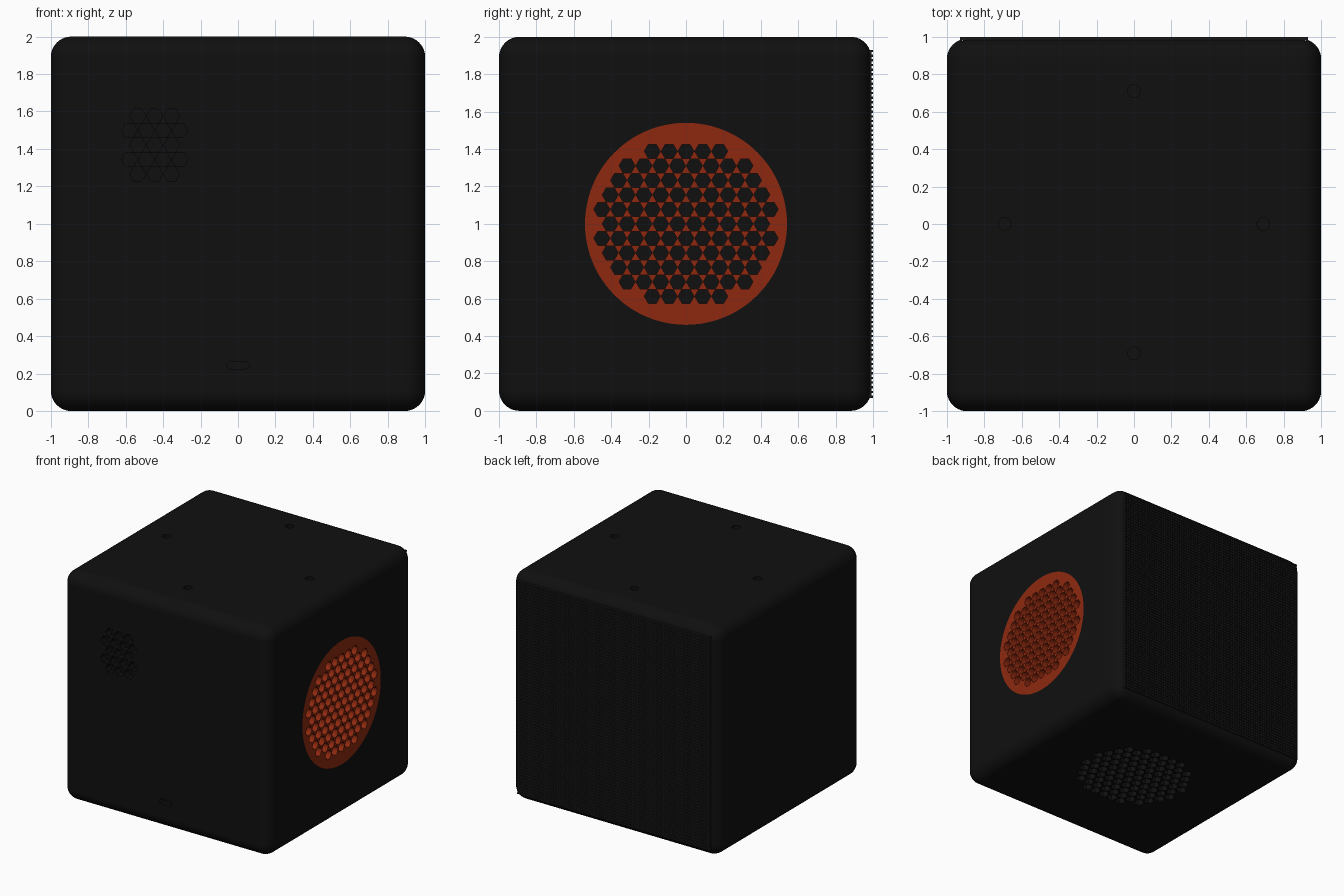
import bpy, bmesh, math
from mathutils import Matrix, Vector

if "Cube" in bpy.data.objects:
    bpy.data.objects.remove(bpy.data.objects["Cube"])

PITCH, ROW, HEX_R = 0.09, 0.0775, 0.043


def material(name, rgb):
    m = bpy.data.materials.new(name)
    m.diffuse_color = (*rgb, 1)
    m.use_nodes = True
    m.node_tree.nodes["Principled BSDF"].inputs["Base Color"].default_value = m.diffuse_color
    return m


BLACK = material("shell_black", (0.005, 0.005, 0.005))
GREY = material("grille_grey", (0.011, 0.011, 0.011))
ORANGE = material("vent_orange", (0.27, 0.022, 0.005))


def frame(u, v, n, origin):
    # matrix placing local x, y, z on a face's two axes and its outward normal
    m = Matrix((Vector(u), Vector(v), Vector(n))).transposed().to_4x4()
    m.translation = Vector(origin)
    return m


FRONT = frame((1, 0, 0), (0, 0, 1), (0, -1, 0), (0, -1, 1))
RIGHT = frame((0, 1, 0), (0, 0, 1), (1, 0, 0), (1, 0, 1))
TOP = frame((1, 0, 0), (0, 1, 0), (0, 0, 1), (0, 0, 2))
BOTTOM = frame((1, 0, 0), (0, -1, 0), (0, 0, -1), (0, 0, 0))


def hex_centres(counts, cx=0, cy=0):
    # rows of holes, each row centred, given the number of holes per row
    mid = (len(counts) - 1) / 2
    return [(cx + (i - (n - 1) / 2) * PITCH, cy + (mid - r) * ROW)
            for r, n in enumerate(counts) for i in range(n)]


def ngon(cx, cy, r, n):
    return [(cx + r * math.cos(2 * math.pi * k / n),
             cy + r * math.sin(2 * math.pi * k / n)) for k in range(n)]


def prism(bm, outline, face, depth):
    # blind-hole cutter running from just outside the face to the given depth
    low = [bm.verts.new(face @ Vector((x, y, -depth))) for x, y in outline]
    high = [bm.verts.new(face @ Vector((x, y, 0.05))) for x, y in outline]
    bm.faces.new(low[::-1])
    bm.faces.new(high)
    n = len(outline)
    for i in range(n):
        j = (i + 1) % n
        bm.faces.new((low[i], low[j], high[j], high[i]))


def box(bm, lo, hi):
    lo, hi = Vector(lo), Vector(hi)
    m = Matrix.Translation((lo + hi) / 2) @ Matrix.Diagonal((*(hi - lo), 1))
    bmesh.ops.create_cube(bm, size=1, matrix=m)


def to_object(bm, name, mat=None):
    me = bpy.data.meshes.new(name)
    bm.to_mesh(me)
    bm.free()
    ob = bpy.data.objects.new(name, me)
    bpy.context.collection.objects.link(ob)
    if mat:
        me.materials.append(mat)
    return ob


def activate(ob):
    bpy.ops.object.select_all(action='DESELECT')
    ob.select_set(True)
    bpy.context.view_layer.objects.active = ob


BIG_VENT = [5, 8, 9, 10, 11, 10, 11, 10, 9, 8, 5]

# rounded cube shell
bm = bmesh.new()
box(bm, (-1, -1, 0), (1, 0.99, 2))
bmesh.ops.bevel(bm, geom=bm.edges[:], offset=0.11, segments=10,
                profile=0.5, affect='EDGES')
shell = to_object(bm, "shell", BLACK)

# all recesses: bottom vent, small front vent, front slot, top holes,
# seat for the side vent plate, pocket for the back grille
bm = bmesh.new()
for x, y in hex_centres(BIG_VENT):
    prism(bm, ngon(x, y, HEX_R, 6), BOTTOM, 0.06)
for x, y in hex_centres([3, 4, 3, 4, 3], -0.445, 0.42):
    prism(bm, ngon(x, y, HEX_R, 6), FRONT, 0.06)
slot = [(sx * 0.04 + 0.02 * math.cos(a), -0.755 + 0.02 * math.sin(a))
        for sx, start in ((1, -90), (-1, 90))
        for a in (math.radians(start + 30 * k) for k in range(7))]
prism(bm, slot, FRONT, 0.04)
for x, y in ((0.69, 0), (-0.69, 0), (0, 0.71), (0, -0.69)):
    prism(bm, ngon(x, y, 0.034, 24), TOP, 0.05)
prism(bm, ngon(0, 0, 0.54, 96), RIGHT, 0.06)
box(bm, (-0.93, 0.965, 0.07), (0.93, 1.1, 1.93))
cutter = to_object(bm, "recess_cutter", BLACK)
cutter.hide_render = True

mod = shell.modifiers.new("recesses", 'BOOLEAN')
mod.object = cutter
mod.operation = 'DIFFERENCE'
mod.solver = 'EXACT'
activate(shell)
bpy.ops.object.modifier_apply(modifier=mod.name)
bpy.data.objects.remove(cutter)
bpy.ops.object.shade_smooth_by_angle(angle=math.radians(30))
wn = shell.modifiers.new("weighted_normals", 'WEIGHTED_NORMAL')
wn.keep_sharp = True

# orange perforated side vent plate
cu = bpy.data.curves.new("side_vent_plate", 'CURVE')
cu.dimensions = '2D'
cu.fill_mode = 'BOTH'
cu.extrude = 0.03
outlines = [ngon(0, 0, 0.54, 96)]
outlines += [ngon(x, y, HEX_R, 6) for x, y in hex_centres(BIG_VENT)]
for pts in outlines:
    sp = cu.splines.new('POLY')
    sp.points.add(len(pts) - 1)
    for p, (x, y) in zip(sp.points, pts):
        p.co = (x, y, 0, 1)
    sp.use_cyclic_u = True
cu.materials.append(ORANGE)
plate = bpy.data.objects.new("side_vent_plate", cu)
bpy.context.collection.objects.link(plate)
plate.matrix_world = RIGHT @ Matrix.Translation((0, 0, -0.03))
activate(plate)
bpy.ops.object.convert(target='MESH')

# fine mesh grille on the back: crossing bars
bm = bmesh.new()
N, HALF, W = 74, 0.93, 0.006
for i in range(N + 1):
    t = -HALF + W + (2 * HALF - 2 * W) * i / N
    box(bm, (-HALF, 0.98, 1 + t - W), (HALF, 1.0, 1 + t + W))
    box(bm, (t - W, 0.97, 1 - HALF), (t + W, 0.992, 1 + HALF))
to_object(bm, "back_grille", GREY)
